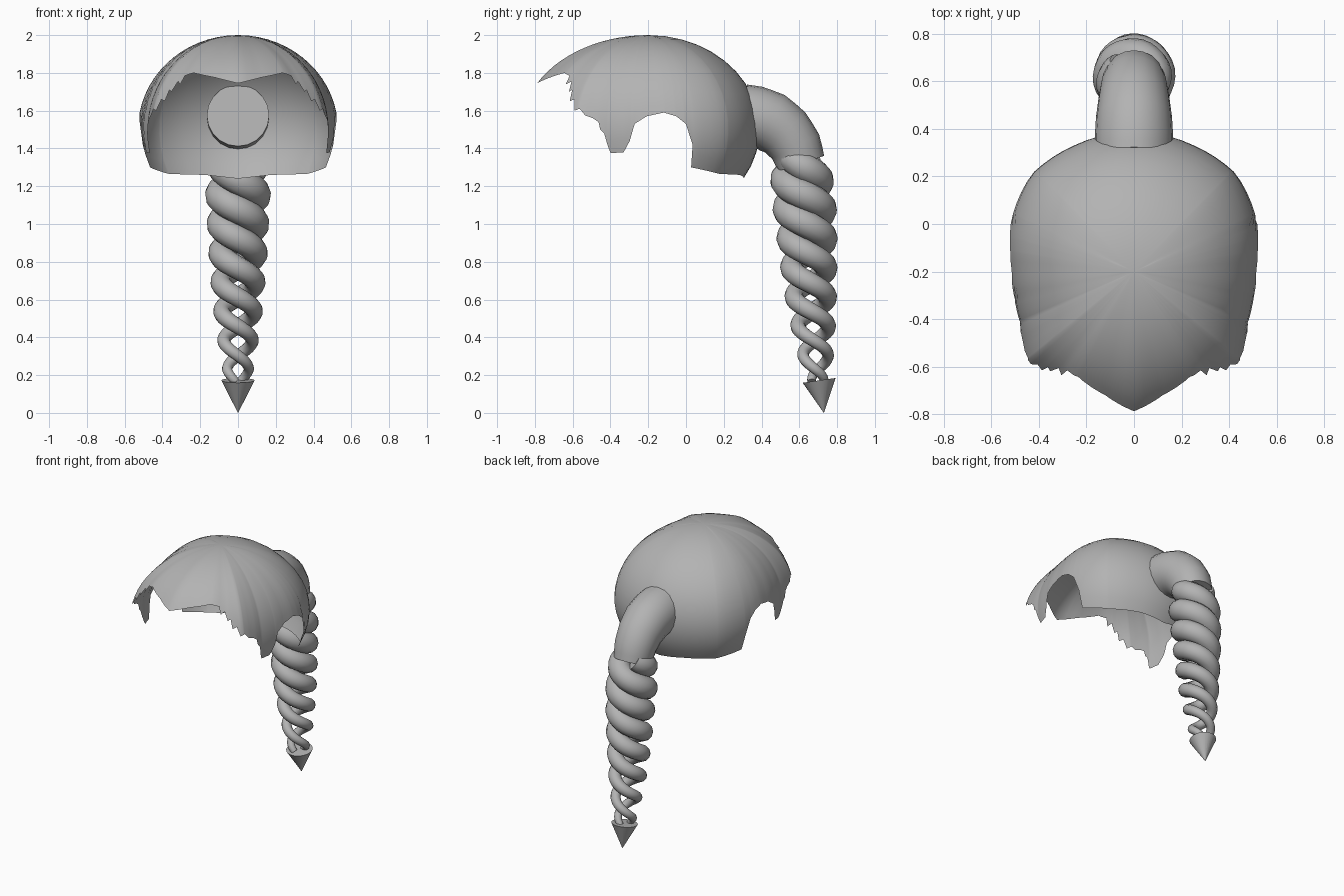
import bpy, bmesh, math
from mathutils import Vector

if "Cube" in bpy.data.objects:
    bpy.data.objects.remove(bpy.data.objects["Cube"])

grey = bpy.data.materials.new("hair grey")
grey.diffuse_color = (0.45, 0.45, 0.45, 1)
grey.use_nodes = True
grey.node_tree.nodes["Principled BSDF"].inputs["Base Color"].default_value = grey.diffuse_color


def lerp_table(table, t):
    """Interpolate rows of (key, values...) at t."""
    for a, b in zip(table, table[1:]):
        if t <= b[0]:
            f = max(0.0, (t - a[0]) / (b[0] - a[0]))
            return [p + (q - p) * f for p, q in zip(a[1:], b[1:])]
    return list(table[-1][1:])


def finish(ob, angle):
    ob.data.materials.clear()
    ob.data.materials.append(grey)
    bpy.ops.object.select_all(action='DESELECT')
    ob.select_set(True)
    bpy.context.view_layer.objects.active = ob
    bpy.ops.object.shade_smooth_by_angle(angle=math.radians(angle))


def mesh_object(name, bm, angle):
    me = bpy.data.meshes.new(name)
    bm.to_mesh(me)
    bm.free()
    ob = bpy.data.objects.new(name, me)
    bpy.context.collection.objects.link(ob)
    finish(ob, angle)


def tube(name, points, radii, resolution):
    """Round tube along points with its own radius at each one."""
    cu = bpy.data.curves.new(name, 'CURVE')
    cu.dimensions = '3D'
    cu.bevel_depth = 1.0
    cu.bevel_resolution = resolution
    cu.use_fill_caps = True
    sp = cu.splines.new('POLY')
    sp.points.add(len(points) - 1)
    for p, co, r in zip(sp.points, points, radii):
        p.co = (*co, 1)
        p.radius = r
    ob = bpy.data.objects.new(name, cu)
    bpy.context.collection.objects.link(ob)
    bpy.ops.object.select_all(action='DESELECT')
    ob.select_set(True)
    bpy.context.view_layer.objects.active = ob
    bpy.ops.object.convert(target='MESH')
    finish(bpy.context.object, 50)


# Hair cap: open dome, radius by degrees from the front
RADIUS = [(0, .675), (13, .64), (30, .625), (37, .60), (45, .595), (50, .595),
          (57, .56), (66, .525), (78, .515), (90, .52), (111, .557),
          (134, .595), (155, .588), (180, .59)]
# Ragged hem height by degrees from the front, with ear openings
HEM = [(0, 1.745), (13, 1.775), (28, 1.80), (34, 1.785), (35, 1.74), (38, 1.755),
       (40, 1.70), (42, 1.71), (43, 1.65), (46, 1.66), (48, 1.60), (51, 1.61),
       (54, 1.575), (58, 1.56), (61, 1.54), (62, 1.50), (64, 1.48), (66, 1.40),
       (67, 1.375), (75, 1.38), (79, 1.44), (82, 1.53), (89, 1.57), (99, 1.59),
       (106, 1.57), (111, 1.53), (115, 1.42), (116, 1.30), (136, 1.265),
       (160, 1.26), (180, 1.24)]
half = sorted({k[0] for k in HEM} | set(range(0, 181, 5)))
angles = half + [360 - a for a in reversed(half[1:-1])]
ROWS, EQUATOR, HEIGHT = 14, 1.5, 0.5
bm = bmesh.new()
apex = bm.verts.new((0, -0.2, EQUATOR + HEIGHT))
columns = []
for a in angles:
    m = min(a, 360 - a)
    rad, hem = lerp_table(RADIUS, m)[0], lerp_table(HEM, m)[0]
    end = math.acos((hem - EQUATOR) / HEIGHT)
    t = math.radians(a)
    col = []
    for i in range(1, ROWS + 1):
        phi = end * i / ROWS
        r = rad * math.sin(phi)
        col.append(bm.verts.new((r * math.sin(t), -0.2 - r * math.cos(t),
                                 EQUATOR + HEIGHT * math.cos(phi))))
    columns.append(col)
for c, d in zip(columns, columns[1:] + columns[:1]):
    bm.faces.new((apex, c[0], d[0]))
    for i in range(ROWS - 1):
        bm.faces.new((c[i], c[i + 1], d[i + 1], d[i]))
mesh_object("hair_cap", bm, 60)

# Ponytail root: thick tube bending down from the back of the cap
ROOT = [(0, .30, 1.575, .165), (.2, .37, 1.565, .165), (.4, .45, 1.54, .16),
        (.6, .525, 1.485, .15), (.8, .58, 1.41, .14), (1, .61, 1.32, .128)]
samples = [lerp_table(ROOT, i / 10) for i in range(11)]
tube("ponytail_root", [(0, y, z) for y, z, r in samples],
     [r for y, z, r in samples], 8)

# Braid: two tapering strands wound round a slightly leaning axis
# rows: height, axis y, winding radius, strand radius
BRAID = [(.16, .700, .035, .022), (.23, .692, .058, .027), (.39, .680, .076, .035),
         (.54, .666, .086, .046), (.69, .655, .090, .056), (.85, .645, .092, .066),
         (1.0, .636, .092, .074), (1.15, .622, .096, .079), (1.30, .608, .085, .078),
         (1.36, .605, .07, .065)]
STEPS = 110
for k, side in enumerate(("a", "b")):
    pts, radii = [], []
    for i in range(STEPS + 1):
        z = 1.35 + (0.165 - 1.35) * i / STEPS
        y, wind, r = lerp_table(BRAID, z)
        a = 2 * math.pi * (1.155 - z) / 0.31 + k * math.pi
        pts.append((wind * math.cos(a), y + wind * math.sin(a), z))
        radii.append(r)
    tube("braid_strand_" + side, pts, radii, 4)

# Pointed tip: cone hanging from the end of the braid
base, tip = Vector((0, .705, .172)), Vector((0, .73, 0))
axis = tip - base
bm = bmesh.new()
bmesh.ops.create_cone(bm, cap_ends=True, segments=24, radius1=.088, radius2=0.0005,
                      depth=axis.length)
rot = Vector((0, 0, 1)).rotation_difference(axis).to_matrix()
for v in bm.verts:
    v.co = rot @ v.co + (base + tip) / 2
mesh_object("braid_tip", bm, 40)
